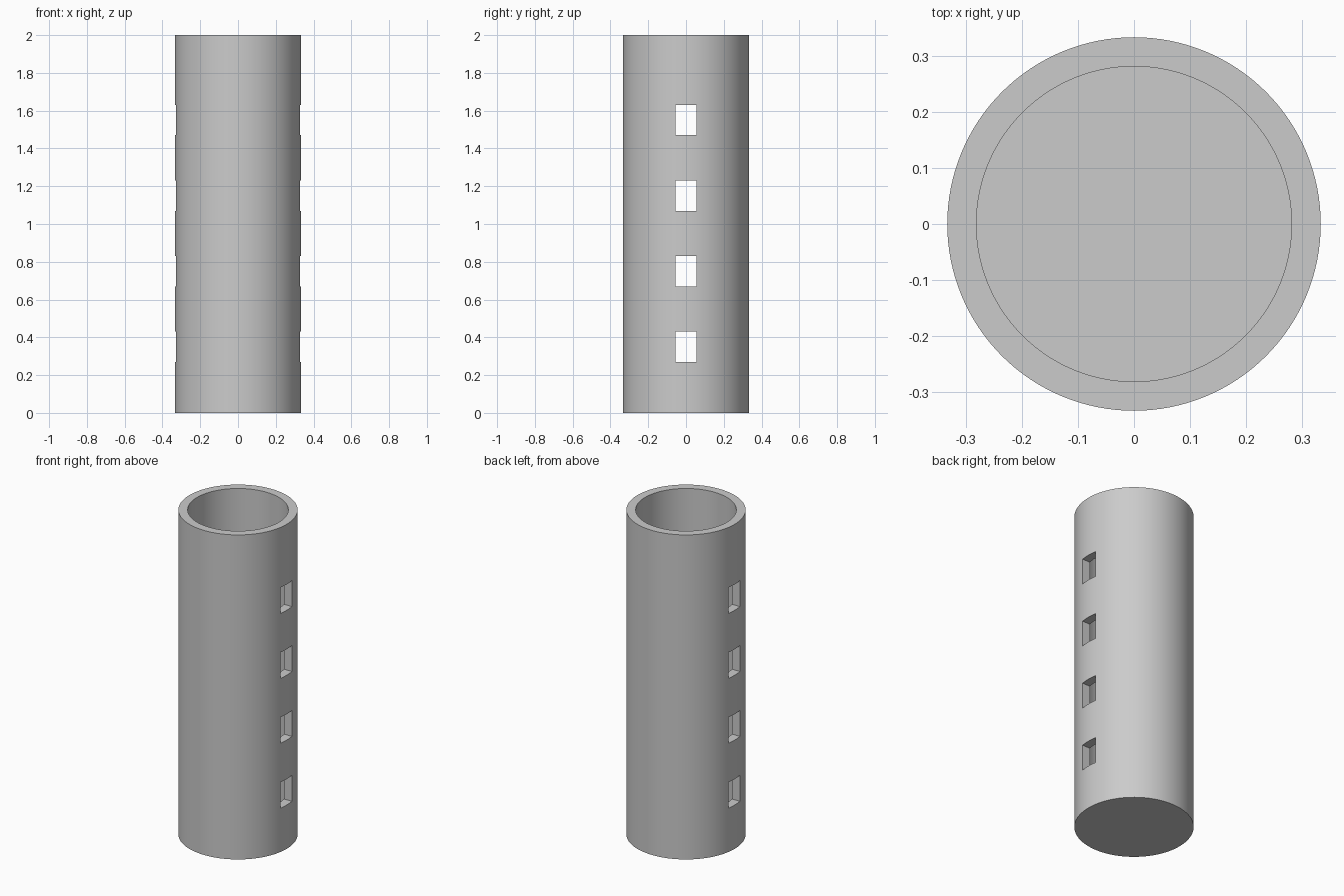
import bpy, bmesh, math
from mathutils import Matrix

cube = bpy.data.objects.get("Cube")
if cube:
    bpy.data.objects.remove(cube, do_unlink=True)

OUTER, INNER, HEIGHT, FLOOR = 0.333, 0.281, 2.0, 0.053
SIDES = 128

grey = bpy.data.materials.new("plain grey")
grey.use_nodes = True
colour = (0.6, 0.6, 0.6, 1)
grey.diffuse_color = colour
grey.node_tree.nodes["Principled BSDF"].inputs["Base Color"].default_value = colour


def add_object(name, bm):
    mesh = bpy.data.meshes.new(name)
    bmesh.ops.recalc_face_normals(bm, faces=bm.faces)
    bm.to_mesh(mesh)
    bm.free()
    mesh.materials.append(grey)
    obj = bpy.data.objects.new(name, mesh)
    bpy.context.collection.objects.link(obj)
    return obj


# Cup-shaped tube: outer wall, rim, inner wall, closed floor
bm = bmesh.new()
rings = []
for radius, z in [(OUTER, 0), (OUTER, HEIGHT), (INNER, HEIGHT), (INNER, FLOOR)]:
    rings.append([bm.verts.new((radius * math.cos(a), radius * math.sin(a), z))
                  for a in (math.tau * i / SIDES for i in range(SIDES))])
for low, high in zip(rings, rings[1:]):
    for i in range(SIDES):
        j = (i + 1) % SIDES
        bm.faces.new((low[i], low[j], high[j], high[i]))
bm.faces.new(rings[0])
bm.faces.new(rings[-1])
tube = add_object("tube", bm)

# Window cutters running through both side walls
bm = bmesh.new()
for k in range(4):
    bmesh.ops.create_cube(bm, size=1, matrix=Matrix.Translation((0, 0, 0.35 + 0.4 * k))
                          @ Matrix.Diagonal((1, 0.11, 0.16, 1)))
cutter = add_object("window_cutter", bm)
cutter.hide_render = True

cut = tube.modifiers.new("windows", 'BOOLEAN')
cut.operation = 'DIFFERENCE'
cut.solver = 'EXACT'
cut.object = cutter
bpy.context.view_layer.objects.active = tube
tube.select_set(True)
bpy.ops.object.modifier_apply(modifier=cut.name)
bpy.data.objects.remove(cutter, do_unlink=True)

# Smooth walls with crisp rim and window edges
bpy.ops.object.select_all(action='DESELECT')
tube.select_set(True)
bpy.context.view_layer.objects.active = tube
bpy.ops.object.shade_smooth_by_angle(angle=math.radians(30))
